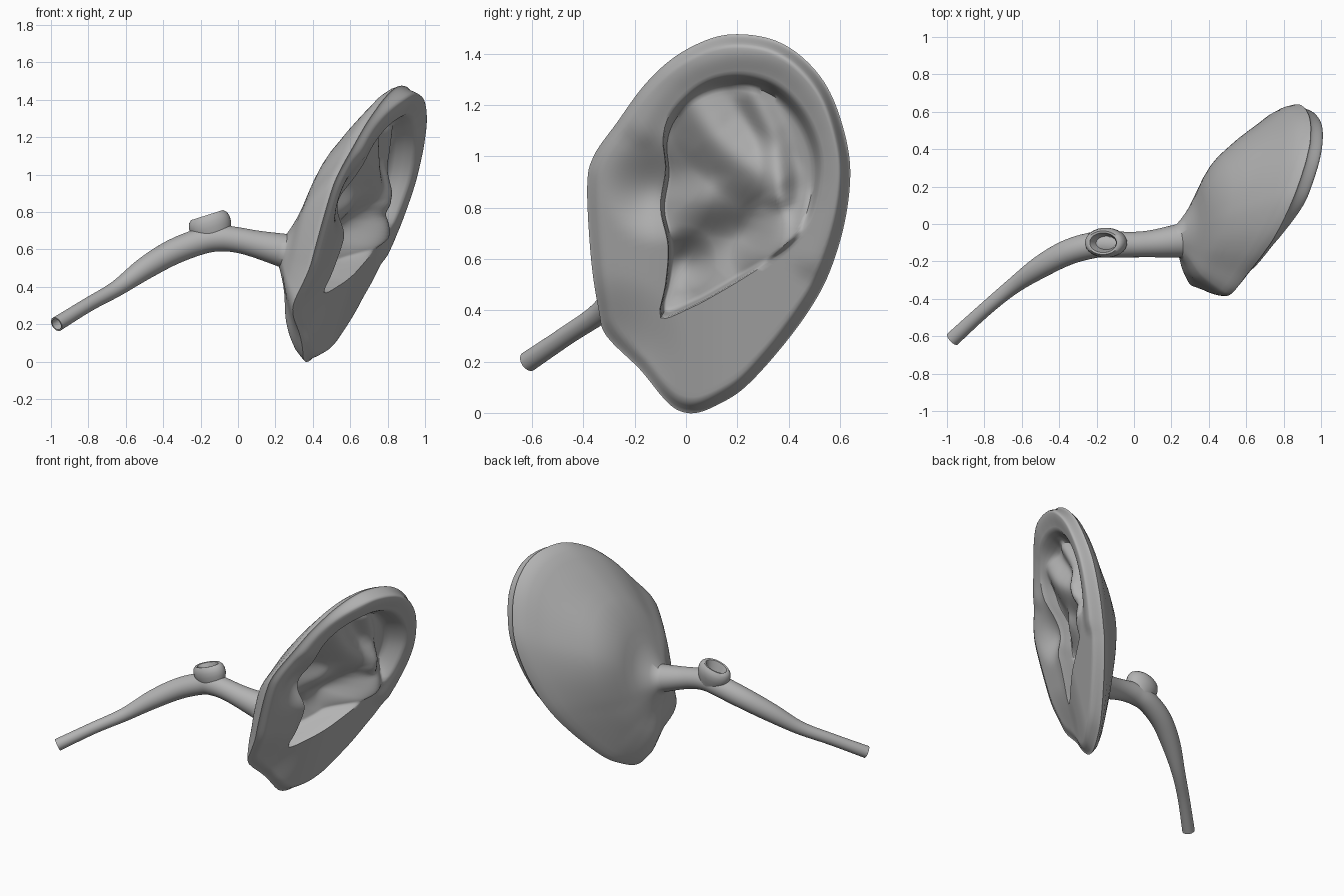
import bpy, bmesh, math
from mathutils import Vector
from mathutils.geometry import intersect_line_line_2d

if "Cube" in bpy.data.objects:
    bpy.data.objects.remove(bpy.data.objects["Cube"], do_unlink=True)

grey = bpy.data.materials.new("plain_grey")
grey.use_nodes = True
grey.diffuse_color = (0.45, 0.45, 0.45, 1)
grey.node_tree.nodes["Principled BSDF"].inputs["Base Color"].default_value = (0.45, 0.45, 0.45, 1)


# ---------- helpers ----------
def smooth(t):
    t = max(0.0, min(1.0, t))
    return t * t * (3 - 2 * t)


def catmull(points, steps, closed=False):
    pts = [Vector(p) for p in points]
    n = len(pts)
    pick = (lambda i: pts[i % n]) if closed else (lambda i: pts[max(0, min(n - 1, i))])
    out = []
    for i in range(n if closed else n - 1):
        a, b, c, d = (pick(i + k) for k in (-1, 0, 1, 2))
        for s in range(steps):
            t = s / steps
            out.append(0.5 * (2 * b + (c - a) * t + (2 * a - 5 * b + 4 * c - d) * t * t
                              + (3 * b - a - 3 * c + d) * t ** 3))
    return out if closed else out + [pts[-1]]


def segment_distance(p, a, b):
    ab = b - a
    t = max(0, min(1, (p - a).dot(ab) / ab.length_squared))
    return (p - a - ab * t).length


def ridge(p, path, width):
    """1 on the path, fading to 0 at the given width."""
    d = min(segment_distance(p, a, b) for a, b in zip(path, path[1:]))
    return smooth(1 - d / width)


def mound(p, y, z, radius):
    """1 at a spot, fading to 0 at the given radius."""
    return smooth(1 - (p - Vector((y, z))).length / radius)


def ray_hit(start, end, loop):
    """Where the line from start to end crosses a closed loop."""
    for a, b in zip(loop, loop[1:] + loop[:1]):
        hit = intersect_line_line_2d(start, end, a, b)
        if hit:
            return hit


def loft(name, rings):
    """Skin a list of equal rings and close both ends."""
    bm = bmesh.new()
    rows = [[bm.verts.new(p) for p in ring] for ring in rings]
    n = len(rows[0])
    for r, s in zip(rows, rows[1:]):
        for i in range(n):
            j = (i + 1) % n
            bm.faces.new((r[i], r[j], s[j], s[i]))
    for row in (rows[0], rows[-1]):
        hub = bm.verts.new(sum((v.co for v in row), Vector()) / n)
        for i in range(n):
            bm.faces.new((row[i], row[(i + 1) % n], hub))
    bmesh.ops.recalc_face_normals(bm, faces=bm.faces)
    mesh = bpy.data.meshes.new(name)
    bm.to_mesh(mesh)
    bm.free()
    mesh.materials.append(grey)
    ob = bpy.data.objects.new(name, mesh)
    bpy.context.collection.objects.link(ob)
    bpy.ops.object.select_all(action="DESELECT")
    ob.select_set(True)
    bpy.context.view_layer.objects.active = ob
    bpy.ops.object.shade_smooth_by_angle(angle=math.radians(55))


# ---------- ear outline, bowl edge and relief paths, as (y, z) ----------
outline = catmull([(.22, 1.475), (.1, 1.46), (-.04, 1.39), (-.16, 1.28), (-.27, 1.13), (-.36, 1),
                   (-.385, .88), (-.37, .6), (-.34, .4), (-.31, .3), (-.18, .17), (-.09, .06),
                   (-.03, .01), (.04, 0), (.13, .035), (.23, .1), (.36, .24), (.48, .4), (.56, .55),
                   (.62, .75), (.64, .95), (.61, 1.12), (.55, 1.27), (.46, 1.38), (.35, 1.45)], 6, True)
bowl = catmull([(-.1, .8), (-.08, .95), (-.09, 1.07), (-.06, 1.17), (.02, 1.26), (.12, 1.31),
                (.24, 1.32), (.36, 1.28), (.46, 1.18), (.52, 1.05), (.53, .92), (.49, .75),
                (.41, .65), (.28, .56), (.15, .48), (.02, .41), (-.1, .37), (-.08, .5), (-.07, .65)], 5, True)
helix = catmull([(-.17, 1.12), (-.05, 1.3), (.1, 1.38), (.24, 1.4), (.4, 1.36),
                 (.53, 1.2), (.585, 1), (.57, .8), (.5, .6)], 2)
antihelix = catmull([(.32, .62), (.37, .75), (.34, .88), (.22, .97), (.1, 1.08), (.02, 1.2)], 2)
upper_crus = catmull([(.36, .85), (.36, .97), (.33, 1.1), (.26, 1.24)], 2)
helix_crus = catmull([(-.08, .84), (.06, .82), (.2, .8)], 2)
concha = catmull([(0, .5), (.08, .6), (.2, .7)], 2)


def rim_x(p):
    return .36 + .35 * p.x + .3 * p.y - .05 * mound(p, -.3, .25, .3)


def relief(p, inset, sunk):
    """Height of the ear's outer face above the plane of its rim."""
    h = (.025 + .05 * smooth((p.x + .15) / .3)) * smooth(inset / .05)
    h += .02 * ridge(p, helix, .1) - .08 * mound(p, -.11, .87, .22)
    h += sunk * (.075 * ridge(p, antihelix, .15) + .045 * ridge(p, upper_crus, .08))
    h += .03 * sunk * ridge(p, helix_crus, .13)
    h -= .12 * sunk * (1 - mound(p, .44, .62, .26))
    return h - sunk * (.09 * ridge(p, concha, .22) + .06 * mound(p, -.01, .6, .13))


# ---------- canal tube: centre line and radius ----------
canal = [(Vector(q[:3]), q[3]) for q in catmull([
    (.24, -.09, .595, .09), (.1, -.105, .628, .073), (0, -.11, .65, .068), (-.1, -.11, .66, .07),
    (-.2, -.11, .643, .07), (-.35, -.15, .585, .068), (-.5, -.23, .497, .06), (-.65, -.335, .39, .043),
    (-.8, -.46, .305, .038), (-.97, -.615, .2, .04)], 4)]
angles = [math.atan2(p.y - .6, p.x + .05) for p in outline]


def canal_ring(i, scale=1.0):
    a, b = canal[max(i - 1, 0)][0], canal[min(i + 1, len(canal) - 1)][0]
    t = (b - a).normalized()
    u = t.cross(Vector((0, 0, 1))).normalized()
    v = u.cross(t)
    c, r = canal[i]
    return [c + (u * math.cos(w) + v * math.sin(w)) * r * scale for w in angles]


# ---------- ear: bowl floor, bowl wall and outer face follow the bowl edge ----------
centre = Vector((.1, .72))
edge = [ray_hit(centre, o, bowl) for o in outline]
rings = []
for f in [k / 30 * .92 for k in range(1, 31)] + [.94, .96, .98, 1]:
    sunk = smooth((1 - f) / .09)
    ring = []
    for o, e in zip(outline, edge):
        p = centre.lerp(e, f)
        ring.append(Vector((rim_x(p) + relief(p, (o - p).length, sunk), p.x, p.y)))
    rings.append(ring)
for k in range(1, 19):
    f = 1 - (1 - k / 18) ** 1.5
    ring = []
    for o, e in zip(outline, edge):
        p = e.lerp(o, f)
        ring.append(Vector((rim_x(p) + relief(p, (o - p).length, 0), p.x, p.y)))
    rings.append(ring)

# ---------- ear: funnel back, tube and its open end ----------
neck = canal_ring(0)
for s, f in ((.015, .05), (.05, .12), (.11, .2), (.18, .29), (.26, .39), (.34, .48), (.42, .57), (.5, .64),
             (.6, .71), (.7, .77), (.8, .83), (.88, .89), (.95, .95)):
    ring = []
    for o, n in zip(outline, neck):
        p = o.lerp(n.yz, s)
        x = rim_x(o)
        x += (n.x - x) * f - .05 * mound(p, .28, .85, .42) * smooth(s * 4) * smooth((1 - s) * 3)
        x -= .025 * mound(p, -.05, .15, .25) * smooth(s * 9)
        ring.append(Vector((x, p.x, p.y)))
    rings.append(ring)
last = len(canal) - 1
rings += [canal_ring(i) for i in range(last + 1)]
rings += [canal_ring(last - i, .8) for i in range(4)]
loft("ear_with_canal", rings)

# ---------- rounded open cup on top of the canal ----------
axis = Vector((-.3, 0, .95)).normalized()
side = Vector((.95, 0, .3)).normalized()
cup = []
for r, h in ((.08, -.02), (.1, .03), (.113, .065), (.114, .095), (.106, .12), (.09, .135),
             (.075, .133), (.066, .11), (.05, .06)):
    cup.append([Vector((-.125, -.1, .655)) + axis * h + side * r * math.cos(w)
                + Vector((0, r * .7 * math.sin(w), 0)) for w in (i * math.tau / 32 for i in range(32))])
loft("canal_cup", cup)
